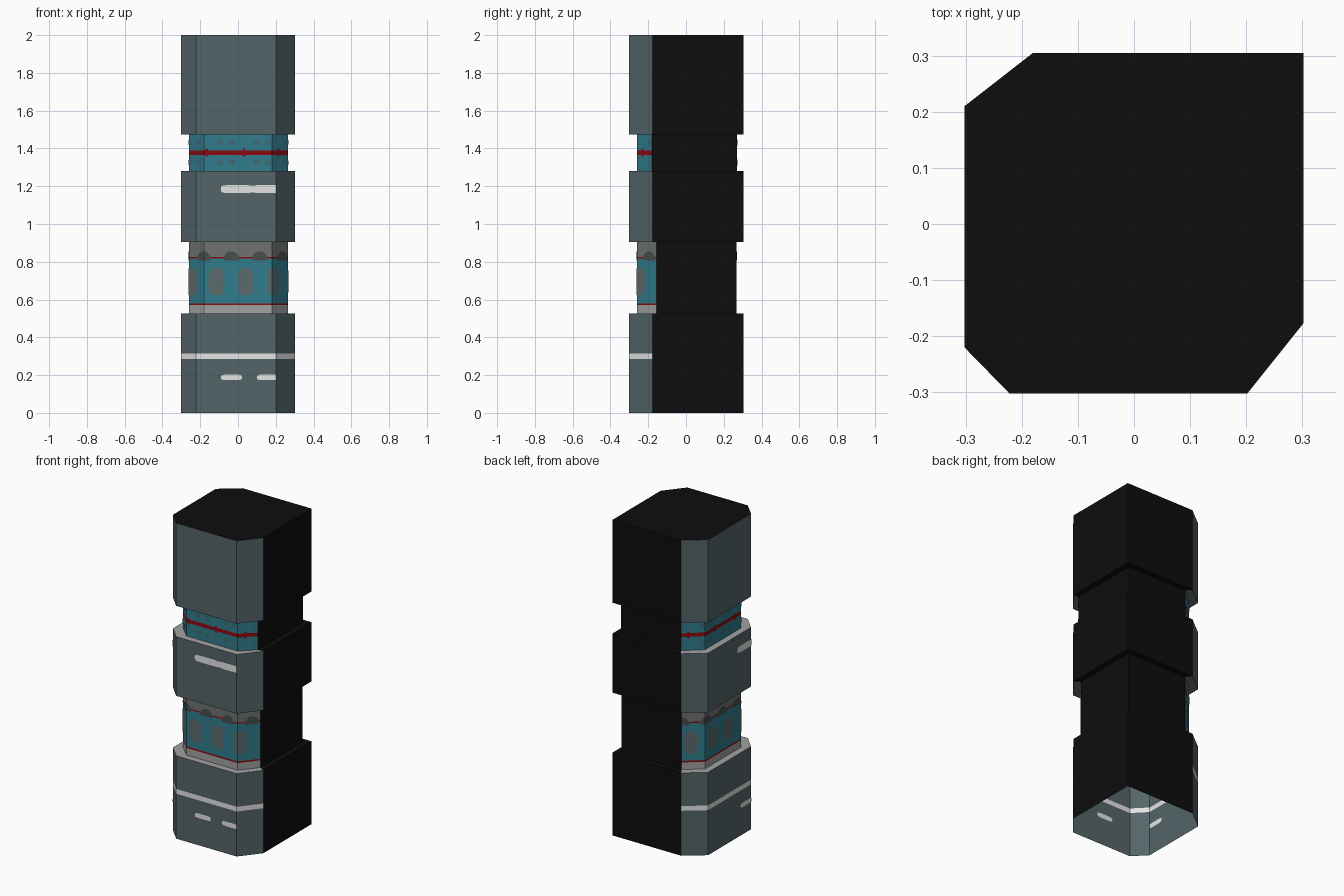
import bpy, bmesh, math
from mathutils import Vector

if "Cube" in bpy.data.objects:
    bpy.data.objects.remove(bpy.data.objects["Cube"])


def material(name, r, g, b):
    m = bpy.data.materials.new(name)
    m.diffuse_color = (r, g, b, 1)
    m.use_nodes = True
    m.node_tree.nodes["Principled BSDF"].inputs["Base Color"].default_value = m.diffuse_color
    return m


BLACK = material("black", 0.004, 0.004, 0.004)
SLATE = material("slate", 0.089, 0.130, 0.140)
TEAL = material("teal", 0.030, 0.205, 0.265)
RED = material("red", 0.26, 0.003, 0.005)
WHITE = material("white", 0.78, 0.78, 0.78)
LIGHT = material("light grey", 0.36, 0.36, 0.36)
GREY = material("mid grey", 0.16, 0.165, 0.165)
PANE = material("window grey", 0.105, 0.145, 0.155)
ARCH = material("arch grey", 0.065, 0.075, 0.078)
DOT = material("dull teal", 0.05, 0.15, 0.18)

# Outlines run counter-clockwise from the back-left corner;
# the first five sides are clad, the right and back sides are plain black.
WIDE = [(-.18, .305), (-.302, .21), (-.302, -.22), (-.222, -.302), (.202, -.302), (.302, -.177), (.302, .305)]
NECK = [(-.155, .268), (-.26, .18), (-.26, -.18), (-.18, -.26), (.18, -.26), (.265, -.155), (.265, .268)]
BELT = [(-.155, .27), (-.26, .18), (-.26, -.18), (-.18, -.26), (.18, -.26), (.265, -.18), (.265, .27)]
CLAD = 5


def finish(bm, name, mats):
    me = bpy.data.meshes.new(name)
    bm.to_mesh(me)
    bm.free()
    for m in mats:
        me.materials.append(m)
    ob = bpy.data.objects.new(name, me)
    bpy.context.collection.objects.link(ob)
    return ob


def tier(name, rings, colours, cap=False):
    """Skin a stack of (outline, z) rings; one colour per band on the clad sides."""
    bm = bmesh.new()
    mats = [BLACK] + list(dict.fromkeys(colours))
    loops = [[bm.verts.new((x, y, z)) for x, y in o] for o, z in rings]
    n = len(loops[0])
    for lo, hi, col in zip(loops, loops[1:], colours):
        for i in range(n):
            j = (i + 1) % n
            f = bm.faces.new((lo[i], lo[j], hi[j], hi[i]))
            f.material_index = mats.index(col) if i < CLAD else 0
    if cap:
        bm.faces.new(loops[-1])
    return finish(bm, name, mats)


def blob(w, h, power=2.0, start=0.0, end=360.0, n=16):
    """Rounded shape of half sizes w, h."""
    pts = []
    for k in range(n):
        a = math.radians(start + (end - start) * k / (n if end - start >= 360 else n - 1))
        c, s = math.cos(a), math.sin(a)
        pts.append((math.copysign(abs(c) ** (2 / power), c) * w,
                    math.copysign(abs(s) ** (2 / power), s) * h))
    return pts


def plates(name, outline, shape, places, mat, offsets=(0.002,)):
    """Lay thin shapes on the clad sides at (distance, z), folding at corners.
    Distance equals x on the front side."""
    bm = bmesh.new()
    pts = [Vector(p) for p in outline]
    lens = [(pts[i + 1] - pts[i]).length for i in range(CLAD)]
    start = pts[3].x - sum(lens[:3])
    for i in range(CLAD):
        d = (pts[i + 1] - pts[i]) / lens[i]
        normal = Vector((d.y, -d.x))
        for s, z in places:
            if s == "centre_left":
                s = start + lens[0] + lens[1] * 0.52
            poly = [(min(max(s + u, start), start + lens[i]), z + v) for u, v in shape]
            us = [p[0] for p in poly]
            if max(us) - min(us) < 0.004:
                continue
            for off in offsets:
                vs = []
                for u, v in poly:
                    p = pts[i] + d * (u - start) + normal * off
                    vs.append(bm.verts.new((p.x, p.y, v)))
                f = bm.faces.new(vs)
                if off < 0:
                    f.normal_flip()
        start += lens[i]
    bmesh.ops.remove_doubles(bm, verts=bm.verts, dist=0.0001)
    return finish(bm, name, [mat])


# Solid blocks, open at the foot and capped at the top
tier("base_block", [(WIDE, 0), (WIDE, .285), (WIDE, .315), (WIDE, .525)], [SLATE, WHITE, SLATE])
tier("middle_block", [(WIDE, .905), (WIDE, 1.28)], [SLATE])
tier("top_block", [(WIDE, 1.475), (WIDE, 2)], [SLATE], cap=True)

# Recessed tiers with their ledges
tier("window_tier",
     [(WIDE, .525), (NECK, .525), (NECK, .57), (NECK, .58), (NECK, .818),
      (NECK, .826), (NECK, .905), (WIDE, .905)],
     [LIGHT, LIGHT, RED, TEAL, RED, GREY, GREY])
tier("belt_tier",
     [(WIDE, 1.28), (BELT, 1.28), (BELT, 1.366), (BELT, 1.389), (BELT, 1.475), (WIDE, 1.475)],
     [LIGHT, TEAL, RED, TEAL, GREY])

# Windows and arches in the lower recess
steps = range(-8, 4)
plates("windows", NECK, blob(.043, .073, 3.5), [(.04 + .155 * k, .695) for k in steps], PANE)
plates("arches", NECK, blob(.042, .05, 2.2, 0, 180, 10),
       [(-.036 + .15 * k, .806) for k in steps], ARCH, (0.003,))

# Dots and red studs in the upper recess
dots = [(-.063 + .19 * k + e, z) for k in range(-6, 4) for e in (-.031, .031) for z in (1.325, 1.432)]
plates("belt_dots", BELT, blob(.018, .017, 2.5, n=10), dots, DOT)
plates("belt_studs", BELT, blob(.008, .022, 4, n=8),
       [(.03 + .195 * k, 1.378) for k in range(-6, 3)], RED)

# Light strips on the front and left sides, also seen from inside
both = (0.002, -0.002)
plates("upper_lights", WIDE, blob(.087, .021, 5, n=20), [(-.004, 1.185), ("centre_left", 1.185)], WHITE, both)
plates("lower_lights", WIDE, blob(.056, .015, 4, n=20), [(-.034, .188), ("centre_left", .188)], WHITE, both)
